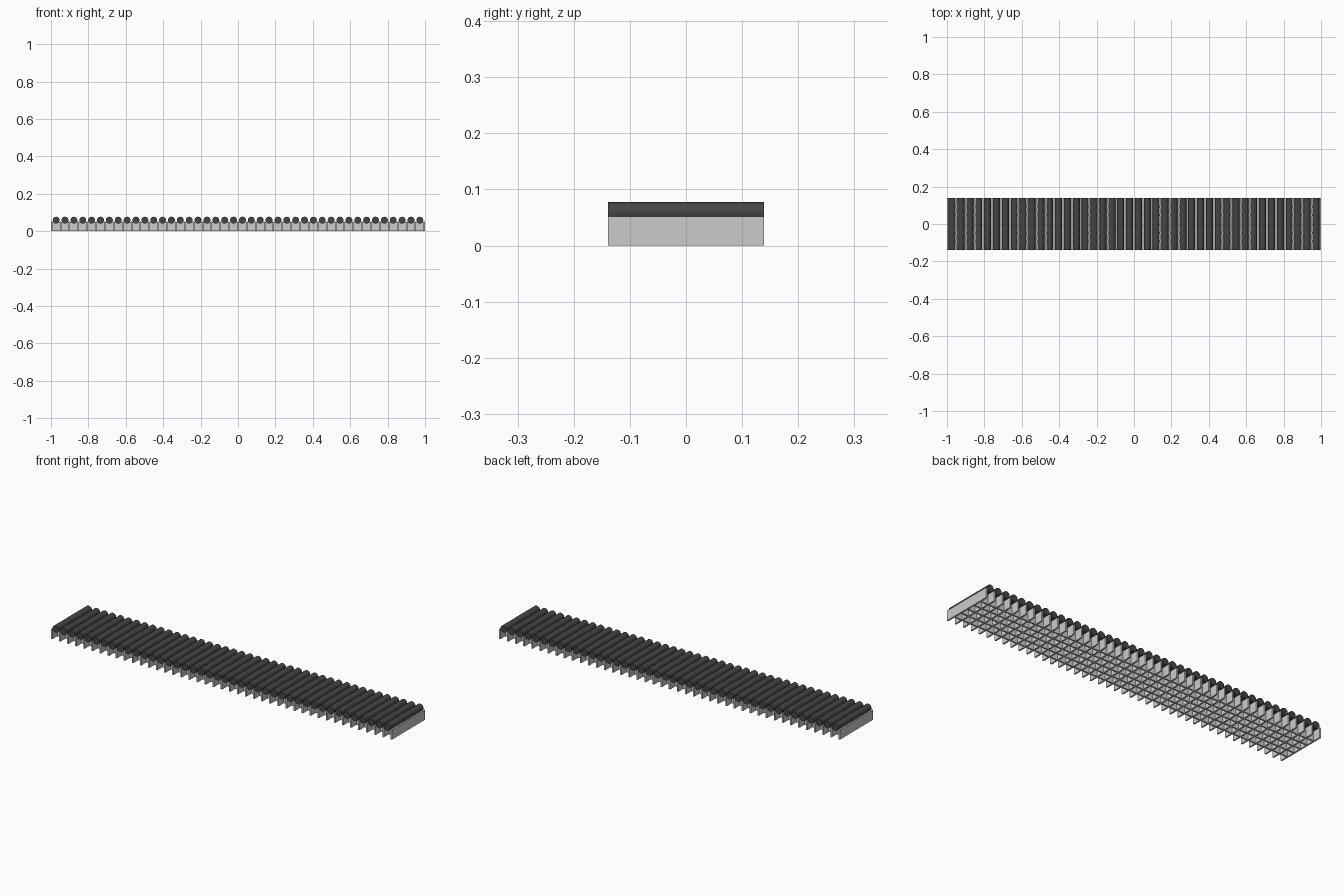
import bpy, bmesh
from math import radians
from mathutils import Matrix

if "Cube" in bpy.data.objects:
    bpy.data.objects.remove(bpy.data.objects["Cube"])

N = 42            # rollers
L, W = 2.0, 0.278  # overall length and width
H, T = 0.052, 0.008
R, RZ = 0.0185, 0.059
pitch = (L - T) / N

dark = bpy.data.materials.new("dark_rubber")
dark.diffuse_color = (0.06, 0.06, 0.065, 1)
dark.use_nodes = True
dark.node_tree.nodes["Principled BSDF"].inputs["Base Color"].default_value = dark.diffuse_color


def make_object(name, bm, mat=None):
    mesh = bpy.data.meshes.new(name)
    bm.to_mesh(mesh)
    bm.free()
    ob = bpy.data.objects.new(name, mesh)
    bpy.context.collection.objects.link(ob)
    if mat:
        mesh.materials.append(mat)
    return ob


def add_box(bm, center, size):
    m = Matrix.Translation(center) @ Matrix.Diagonal((*size, 1))
    bmesh.ops.create_cube(bm, size=1, matrix=m)


# Upright plates running across the width, one on each side of every roller
bm = bmesh.new()
for i in range(N + 1):
    add_box(bm, (-L / 2 + T / 2 + i * pitch, 0, H / 2), (T, W, H))
make_object("cross_plates", bm)

# Long bars threading through the plates to form the grid
bm = bmesh.new()
for k in range(-2, 3):
    add_box(bm, (0, k * W / 6, 0.025), (L - T, T, 0.05))
make_object("long_bars", bm)

# Round rollers seated between the plates
bm = bmesh.new()
turn = Matrix.Rotation(radians(90), 4, 'X')
for i in range(N):
    x = -L / 2 + T / 2 + (i + 0.5) * pitch
    bmesh.ops.create_cone(bm, cap_ends=True, segments=24, radius1=R, radius2=R, depth=W,
                          matrix=Matrix.Translation((x, 0, RZ)) @ turn)
rollers = make_object("rollers", bm, dark)
bpy.context.view_layer.objects.active = rollers
rollers.select_set(True)
bpy.ops.object.shade_smooth_by_angle(angle=radians(40))
